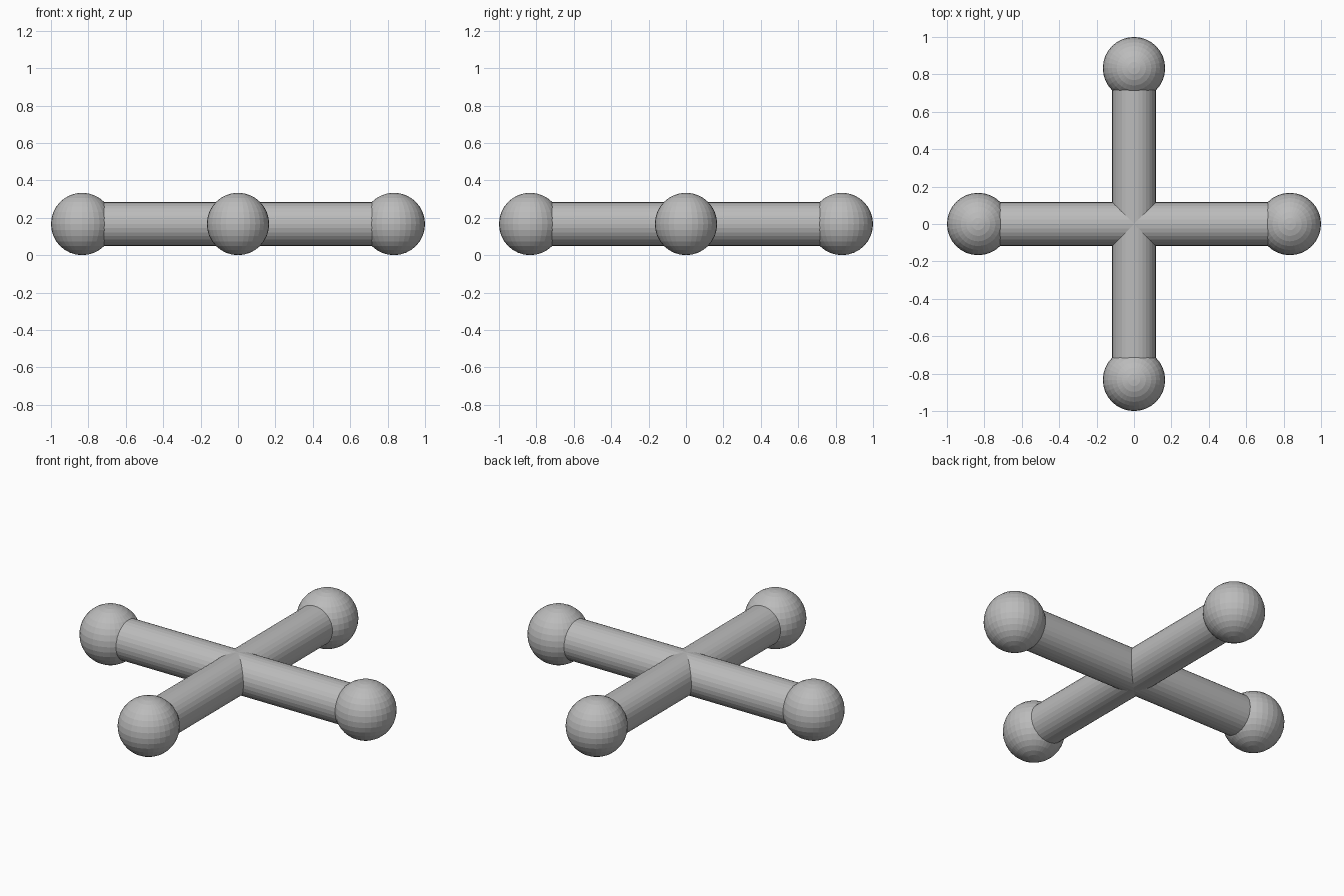
import bpy
import math

if "Cube" in bpy.data.objects:
    bpy.data.objects.remove(bpy.data.objects["Cube"])

BALL_R = 1 / 6       # end ball radius
REACH = 5 / 6        # centre to ball centre
ROD_R = 0.1167       # rod radius

grey = bpy.data.materials.new("plain_grey")
grey.diffuse_color = (0.5, 0.5, 0.5, 1)
grey.use_nodes = True
grey.node_tree.nodes["Principled BSDF"].inputs["Base Color"].default_value = grey.diffuse_color


def finish(name):
    obj = bpy.context.object
    obj.name = name
    obj.data.materials.append(grey)
    bpy.ops.object.shade_flat()


# Two crossing rods
for name, rot in (("rod_side_to_side", (0, math.pi / 2, 0)),
                  ("rod_front_to_back", (math.pi / 2, 0, 0))):
    bpy.ops.mesh.primitive_cylinder_add(vertices=32, radius=ROD_R, depth=2 * REACH,
                                        location=(0, 0, BALL_R), rotation=rot)
    finish(name)

# Ball on each rod end
for name, x, y in (("ball_right", 1, 0), ("ball_left", -1, 0),
                   ("ball_back", 0, 1), ("ball_front", 0, -1)):
    bpy.ops.mesh.primitive_uv_sphere_add(segments=32, ring_count=16, radius=BALL_R,
                                         location=(x * REACH, y * REACH, BALL_R))
    finish(name)
